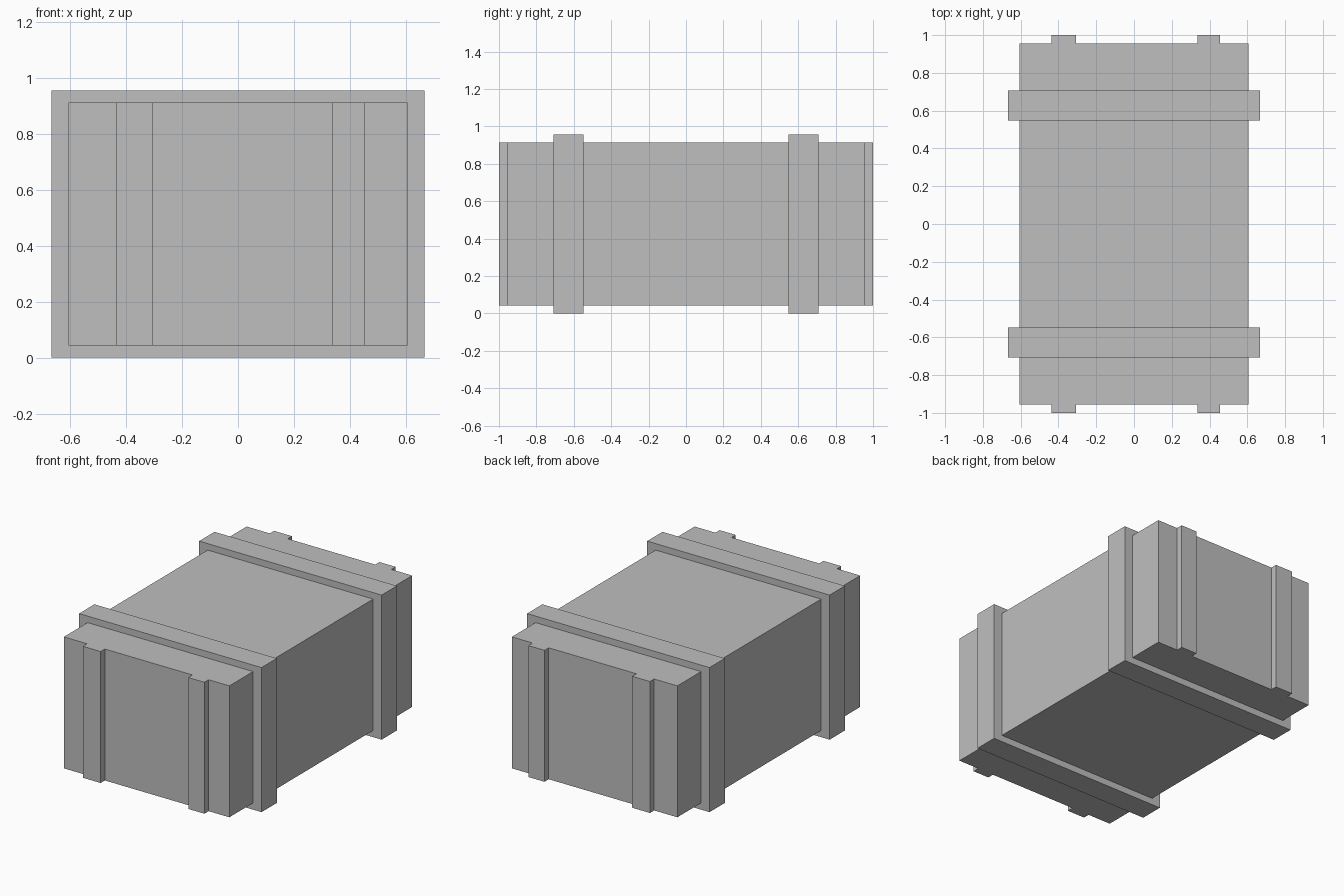
import bpy
import bmesh
from mathutils import Matrix, Vector

default_cube = bpy.data.objects.get("Cube")
if default_cube:
    bpy.data.objects.remove(default_cube, do_unlink=True)

# One plain grey for the whole crate
grey = bpy.data.materials.new("plain_grey")
grey.use_nodes = True
colour = (0.52, 0.52, 0.52, 1)
grey.diffuse_color = colour
grey.node_tree.nodes["Principled BSDF"].inputs["Base Color"].default_value = colour


def box(name, x, y, z):
    """Flat-faced box spanning the given (low, high) ranges."""
    low, high = Vector((x[0], y[0], z[0])), Vector((x[1], y[1], z[1]))
    bm = bmesh.new()
    bmesh.ops.create_cube(bm, size=1)
    bm.transform(Matrix.Diagonal((*(high - low), 1)))
    mesh = bpy.data.meshes.new(name)
    bm.to_mesh(mesh)
    bm.free()
    mesh.materials.append(grey)
    obj = bpy.data.objects.new(name, mesh)
    obj.location = (low + high) / 2
    bpy.context.collection.objects.link(obj)
    return obj


BODY_X, BODY_Y = 0.606, 0.956
BODY_Z = (0.044, 0.914)
BAND_X, BAND_TOP = 0.668, 0.957

# Crate body
box("crate_body", (-BODY_X, BODY_X), (-BODY_Y, BODY_Y), BODY_Z)

for end, sign in (("front", -1), ("back", 1)):
    # Wide band wrapping the body near each end
    band_y = sorted((sign * 0.548, sign * 0.708))
    box(f"{end}_band", (-BAND_X, BAND_X), band_y, (0, BAND_TOP))

    # Upright battens on each end face
    batten_y = sorted((sign * BODY_Y, sign * 1.0))
    box(f"{end}_right_batten", (-0.436, -0.306), batten_y, BODY_Z)
    box(f"{end}_left_batten", (0.336, 0.454), batten_y, BODY_Z)
